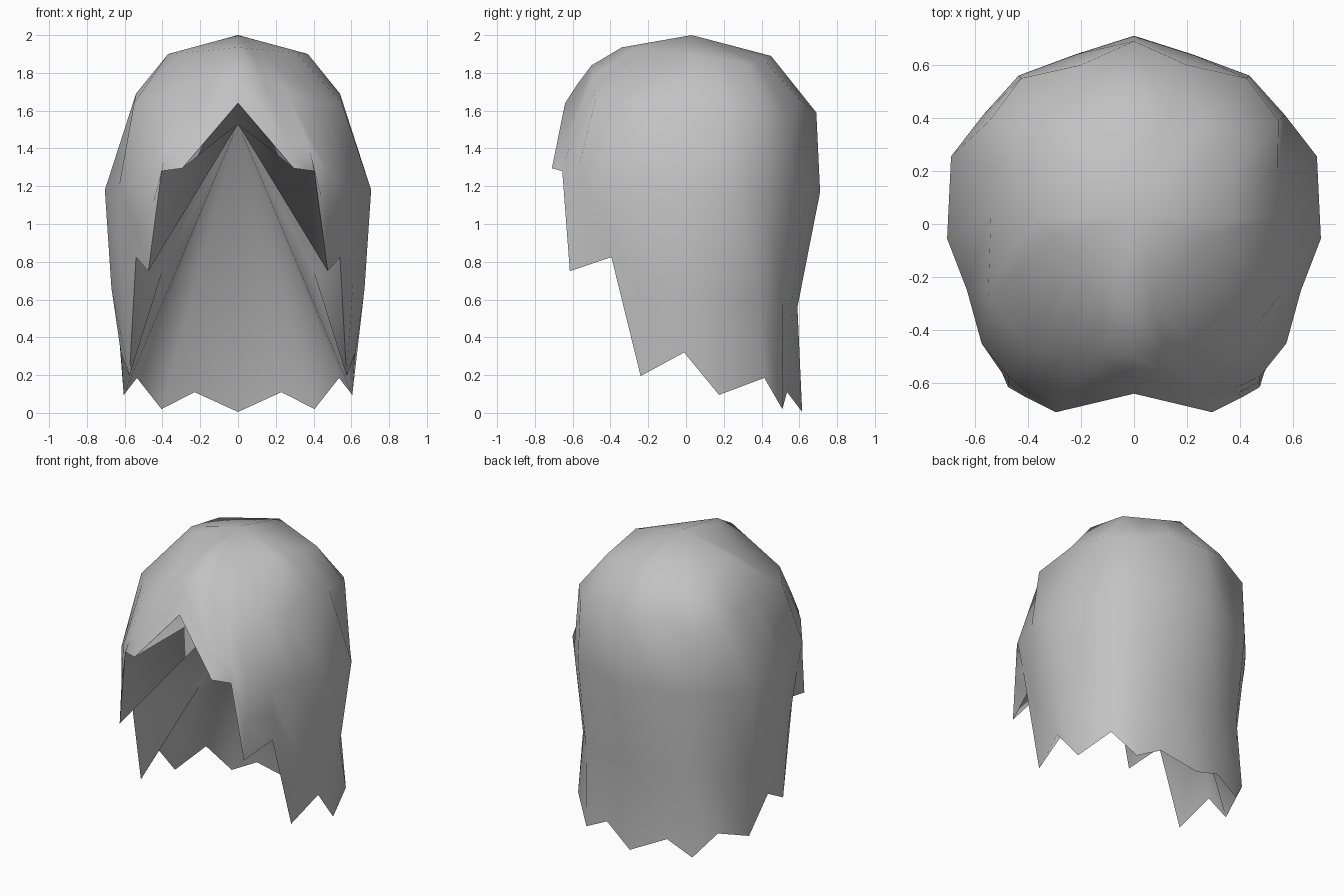
import bpy, bmesh
from mathutils import Vector

if "Cube" in bpy.data.objects:
    bpy.data.objects.remove(bpy.data.objects["Cube"])

grey = bpy.data.materials.new("hair grey")
grey.use_nodes = True
colour = (0.54, 0.54, 0.54, 1)
grey.diffuse_color = colour
grey.node_tree.nodes["Principled BSDF"].inputs["Base Color"].default_value = colour


def spread(keys):
    """Half ring of 12 columns, filled in evenly between the keyed columns."""
    marks = sorted(keys)
    half = [Vector(keys[0])]
    for a, b in zip(marks, marks[1:]):
        half += [Vector(keys[a]).lerp(Vector(keys[b]), k / (b - a)) for k in range(1, b - a + 1)]
    return half


def full(half):
    """Mirror a half ring into a closed loop."""
    return list(half) + [(-x, y, z) for x, y, z in half[-2:0:-1]]


# Ragged hem, one half, from the front parting round to the nape
hem = [(0, -.64, 1.64), (.295, -.71, 1.295), (.405, -.655, 1.28), (.475, -.615, .75),
       (.54, -.395, .825), (.575, -.24, .195), (.62, -.01, .32), (.605, .175, .095),
       (.535, .415, .185), (.405, .51, .02), (.23, .535, .11), (0, .615, .005)]
# Widest ring, at ear height
ear = [(0, -.575, 1.74), (.26, -.64, 1.42), (.38, -.62, 1.4), (.475, -.575, 1.28),
       (.575, -.45, 1.2), (.63, -.25, 1.2), (.705, -.055, 1.18), (.69, .255, 1.16),
       (.57, .41, 1.16), (.435, .56, 1.17), (.22, .64, 1.17), (0, .71, 1.17)]
# Neck ring: halfway to the hem in front, shaped at the sides and back
neck = [(Vector(p) + Vector(q)) / 2 for p, q in zip(ear[:5], hem)]
neck += [(.61, -.25, .7), (.67, -.03, .66), (.645, .19, .6), (.505, .4, .58),
         (.41, .51, .58), (.22, .555, .56), (0, .59, .56)]
# Two squarish skull rings
top = spread({0: (0, -.34, 1.935), 6: (.37, .02, 1.9), 8: (.37, .33, 1.845), 11: (0, .45, 1.89)})
brow = spread({0: (0, -.5, 1.84), 3: (.38, -.48, 1.65), 5: (.55, -.27, 1.64), 6: (.54, .03, 1.69),
               8: (.545, .39, 1.61), 9: (.425, .55, 1.56), 10: (.2, .6, 1.66), 11: (0, .69, 1.59)})

bm = bmesh.new()
loops = [[bm.verts.new(p) for p in full(r)] for r in (top, brow, ear, neck, hem)]
crown = bm.verts.new((0, .03, 2))
inner = bm.verts.new((0, .24, 1.53))
n = len(loops[0])
edge = loops[-1]

# Outer hair
for i in range(n):
    j = (i + 1) % n
    bm.faces.new((crown, loops[0][i], loops[0][j]))
    for up, low in zip(loops, loops[1:]):
        bm.faces.new((up[i], low[i], low[j], up[j]))

# Hollow underside: fan from one inner point, with a shallow pocket behind each cheek
pockets = {1: bm.verts.new((.4, .17, .75)), -1: bm.verts.new((-.4, .17, .75))}
for side, pocket in pockets.items():
    for k in range(11):
        hub = pocket if 4 <= k < 7 else inner
        bm.faces.new((edge[side * k], edge[side * (k + 1)], hub))
    bm.faces.new((inner, edge[side * 4], pocket))
    bm.faces.new((inner, pocket, edge[side * 7]))
bmesh.ops.recalc_face_normals(bm, faces=bm.faces)

# Smooth everywhere except along the hem and the two brow creases inside
for f in bm.faces:
    f.smooth = True
creases = [(edge[i], edge[(i + 1) % n]) for i in range(n)]
creases += [(inner, edge[4]), (inner, edge[-4])]
for pair in creases:
    bm.edges.get(pair).smooth = False

mesh = bpy.data.meshes.new("hair")
bm.to_mesh(mesh)
bm.free()
mesh.materials.append(grey)
hair = bpy.data.objects.new("hair", mesh)
bpy.context.collection.objects.link(hair)
